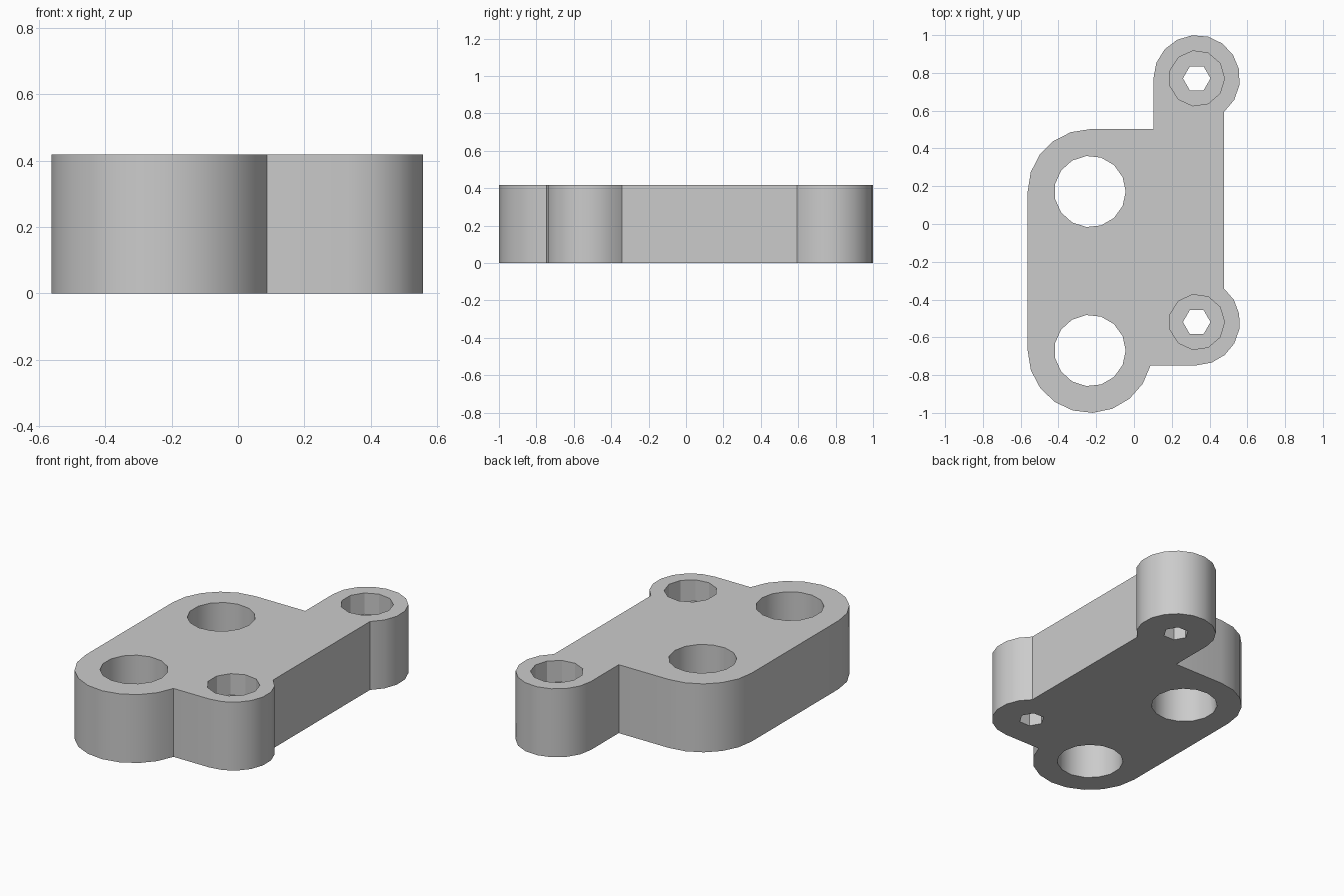
import bpy
import bmesh
from math import sin, cos, radians

cube = bpy.data.objects.get("Cube")
if cube:
    bpy.data.objects.remove(cube, do_unlink=True)

HEIGHT = 0.418
BORE_DEPTH = 0.13
BIG_R, SMALL_R = 0.33, 0.229
BIG = [(-0.233, 0.172), (-0.233, -0.67)]
SMALL = [(0.332, 0.771), (0.332, -0.519)]


def arc(center, radius, start, end, steps):
    """Points along an arc, angles in degrees."""
    angles = [radians(start + (end - start) * i / steps) for i in range(steps + 1)]
    return [(center[0] + radius * cos(a), center[1] + radius * sin(a)) for a in angles]


def prism(name, points, z0, z1):
    """Closed solid raised from a flat outline."""
    bm = bmesh.new()
    face = bm.faces.new([bm.verts.new((x, y, z0)) for x, y in points])
    raised = bmesh.ops.extrude_face_region(bm, geom=[face])["geom"]
    for v in raised:
        if isinstance(v, bmesh.types.BMVert):
            v.co.z = z1
    bmesh.ops.recalc_face_normals(bm, faces=bm.faces)
    mesh = bpy.data.meshes.new(name)
    bm.to_mesh(mesh)
    bm.free()
    obj = bpy.data.objects.new(name, mesh)
    bpy.context.collection.objects.link(obj)
    return obj


def drill(target, center, radius, sides, z0, z1):
    """Cut a round or polygonal hole and discard the cutter."""
    cutter = prism("hole_cutter", arc(center, radius, 0, 360, sides)[:-1], z0, z1)
    cutter.hide_render = True
    mod = target.modifiers.new("hole", "BOOLEAN")
    mod.operation = "DIFFERENCE"
    mod.solver = "EXACT"
    mod.object = cutter
    bpy.context.view_layer.objects.active = target
    bpy.ops.object.modifier_apply(modifier=mod.name)
    bpy.data.objects.remove(cutter, do_unlink=True)


# Plate outline, counterclockwise from the lower small lug
outline = arc(SMALL[1], SMALL_R, -90, 51, 7)
outline += arc(SMALL[0], SMALL_R, -51, 180, 11)
outline.append((SMALL[0][0] - SMALL_R, BIG[0][1] + BIG_R))
outline += arc(BIG[0], BIG_R, 90, 180, 5)
outline += arc(BIG[1], BIG_R, 180, 346.5, 9)
outline.append((outline[-1][0], SMALL[1][1] - SMALL_R))
plate = prism("bracket_plate", outline, 0, HEIGHT)
bm = bmesh.new()
bm.from_mesh(plate.data)
bmesh.ops.remove_doubles(bm, verts=bm.verts, dist=0.004)
bm.to_mesh(plate.data)
bm.free()

# Large through holes
for c in BIG:
    drill(plate, c, 0.189, 15, -0.1, HEIGHT + 0.1)

# Counterbored screw holes
for c in SMALL:
    drill(plate, c, 0.147, 11, HEIGHT - BORE_DEPTH, HEIGHT + 0.1)
    drill(plate, c, 0.073, 6, -0.1, HEIGHT + 0.1)

# Material
grey = bpy.data.materials.new("plain_grey")
grey.use_nodes = True
colour = (0.6, 0.6, 0.6, 1)
grey.diffuse_color = colour
grey.node_tree.nodes["Principled BSDF"].inputs["Base Color"].default_value = colour
plate.data.materials.clear()
plate.data.materials.append(grey)

# Smooth curved walls, keep corners sharp
bpy.ops.object.select_all(action="DESELECT")
plate.select_set(True)
bpy.context.view_layer.objects.active = plate
bpy.ops.object.shade_smooth_by_angle(angle=radians(30))
